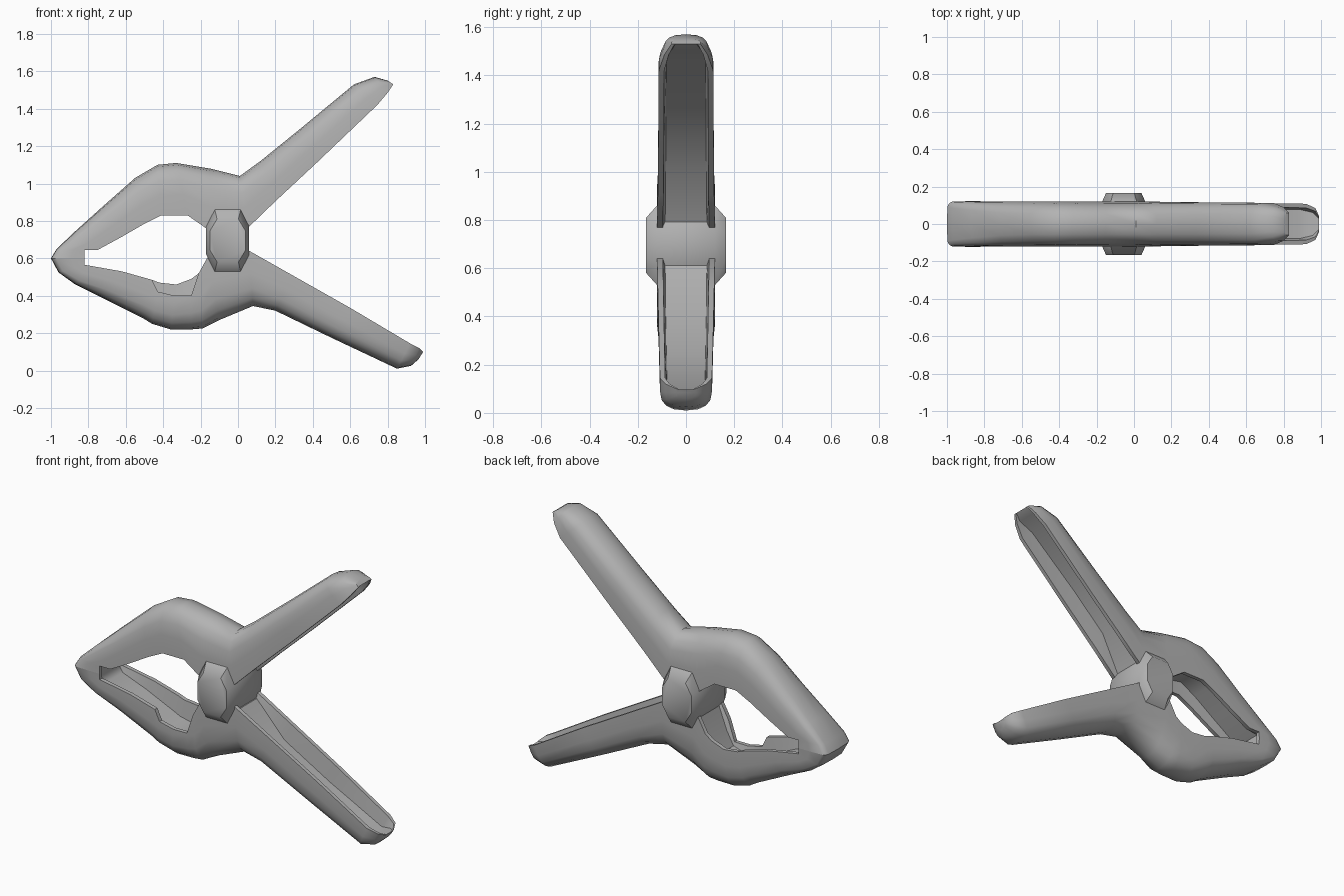
import bpy, bmesh, math

cube = bpy.data.objects.get("Cube")
if cube:
    bpy.data.objects.remove(cube, do_unlink=True)

grey = bpy.data.materials.new("plain_grey")
grey.use_nodes = True
colour = (0.45, 0.45, 0.45, 1)
grey.diffuse_color = colour
grey.node_tree.nodes["Principled BSDF"].inputs["Base Color"].default_value = colour


def loft(name, rings):
    """Skin closed rings of equal length and cap both ends."""
    bm = bmesh.new()
    loops = [[bm.verts.new(p) for p in ring] for ring in rings]
    n = len(loops[0])
    for a, b in zip(loops, loops[1:]):
        for i in range(n):
            j = (i + 1) % n
            bm.faces.new((a[i], a[j], b[j], b[i]))
    bm.faces.new(loops[0])
    bm.faces.new(loops[-1])
    bmesh.ops.recalc_face_normals(bm, faces=bm.faces)
    mesh = bpy.data.meshes.new(name)
    bm.to_mesh(mesh)
    bm.free()
    mesh.materials.append(grey)
    obj = bpy.data.objects.new(name, mesh)
    bpy.context.collection.objects.link(obj)
    bpy.ops.object.select_all(action="DESELECT")
    obj.select_set(True)
    bpy.context.view_layer.objects.active = obj
    bpy.ops.object.shade_smooth_by_angle(angle=math.radians(42))
    return obj


def channel(ox, oz, ix, iz, w, hollow, power=0.8, notch=0.0):
    """U section from an outer point to an inner point, open on the inner side."""
    section = [(-w, notch)]
    for k in range(9):
        a = math.pi * (1 - k / 8)
        c, s = math.cos(a), max(math.sin(a), 0)
        y = math.copysign(w * abs(c) ** power, c) if abs(c) > 0.001 else 0
        section.append((y, 0.4 + 0.6 * s ** power if s > 0.001 else 0.4))
    q = w * 0.8
    section += [(w, 0), (q, 0), (q * 0.9, hollow), (-q * 0.9, hollow), (-q, notch)]
    return [(ix + (ox - ix) * s, y, iz + (oz - iz) * s) for y, s in section]


# Upper arm: handle tip, over the pivot, to the jaw tip
loft("upper_arm", [channel(*s) for s in (
    (.80, 1.55, .83, 1.53, .06, .05),
    (.73, 1.57, .80, 1.485, .09, .2),
    (.62, 1.53, .745, 1.42, .113, .5),
    (.33, 1.29, .42, 1.11, .115, .55),
    (.12, 1.12, .20, .905, .117, .5),
    (.01, 1.04, .05, .76, .12, .1),
    (-.15, 1.08, -.155, .75, .12, .05),
    (-.33, 1.11, -.27, .83, .12, .2),
    (-.43, 1.10, -.41, .83, .12, .3),
    (-.55, 1.03, -.50, .785, .12, .3),
    (-.72, .88, -.63, .71, .12, .3, .7),
    (-.87, .745, -.75, .645, .12, .3, .5),
    (-.97, .65, -.82, .645, .12, .1, .35),
    (-1, .60, -.82, .60, .122, .05, .3),
)])

# Lower arm, with a small notch in the front wall of the jaw
loft("lower_arm", [channel(*s) for s in (
    (.965, .06, .99, .10, .04, .05),
    (.925, .025, .97, .12, .085, .3),
    (.85, .01, .92, .145, .108, .5),
    (.50, .175, .60, .335, .113, .55),
    (.20, .32, .29, .51, .117, .5),
    (.08, .345, .06, .64, .12, .1),
    (-.10, .27, -.155, .62, .12, .05),
    (-.19, .225, -.21, .52, .12, .2),
    (-.25, .22, -.25, .49, .12, .4, .8, .33),
    (-.36, .22, -.33, .46, .12, .45, .8, .25),
    (-.46, .25, -.42, .47, .12, .45, .8, .22),
    (-.50, .275, -.46, .485, .12, .45),
    (-.72, .385, -.62, .53, .12, .4, .7),
    (-.87, .46, -.79, .56, .12, .3, .5),
    (-.96, .525, -.82, .565, .12, .1, .35),
    (-1, .60, -.82, .60, .122, .05, .3),
)])


def octagon(y, rx, rz):
    """Chamfered rectangle around the pivot."""
    corners = ((1, .45), (.6, 1), (-.6, 1), (-1, .45))
    pts = list(corners) + [(-a, -b) for a, b in corners]
    return [(-.055 + a * rx, y, .695 + b * rz) for a, b in pts]


# Pivot block with tapered boss on each side
loft("pivot_hub", [octagon(*s) for s in (
    (-.165, .095, .115), (-.12, .115, .165), (.12, .115, .165), (.165, .095, .115))])
